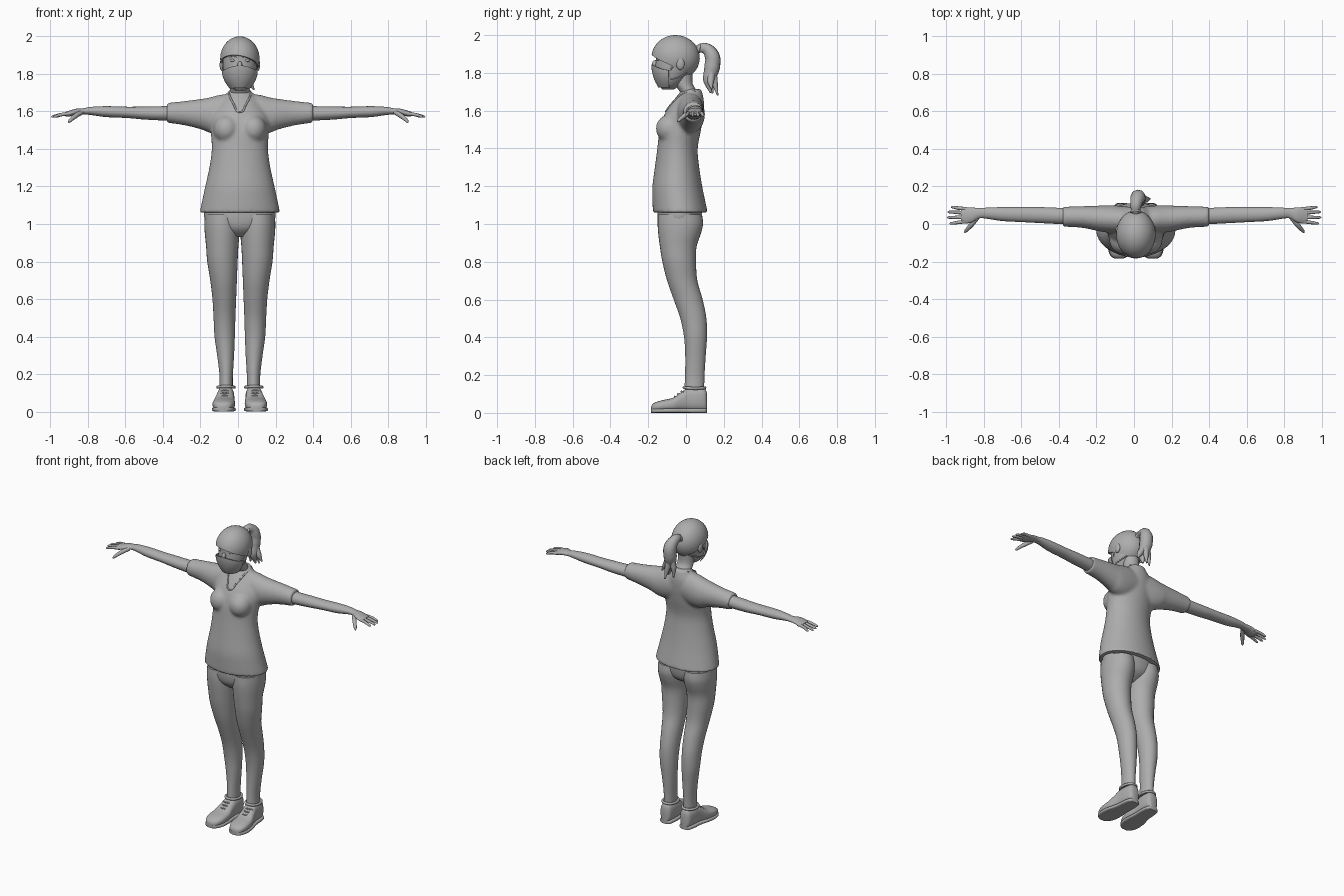
import bpy, bmesh
from math import sin, cos, pi, asin, radians
from mathutils import Vector, Matrix

cube = bpy.data.objects.get("Cube")
if cube:
    bpy.data.objects.remove(cube)

grey = bpy.data.materials.new("plain grey")
grey.use_nodes = True
grey.diffuse_color = (0.42, 0.42, 0.42, 1)
grey.node_tree.nodes["Principled BSDF"].inputs["Base Color"].default_value = grey.diffuse_color
parts = []


def add(name, data):
    o = bpy.data.objects.new(name, data)
    bpy.context.scene.collection.objects.link(o)
    parts.append(o)
    return o


def from_bmesh(name, bm):
    bmesh.ops.recalc_face_normals(bm, faces=bm.faces)
    me = bpy.data.meshes.new(name)
    bm.to_mesh(me)
    bm.free()
    return add(name, me)


def bake(o):
    """Replace an object by its evaluated mesh."""
    dg = bpy.context.evaluated_depsgraph_get()
    me = bpy.data.meshes.new_from_object(o.evaluated_get(dg), depsgraph=dg)
    name = o.name
    parts.remove(o)
    bpy.data.objects.remove(o)
    return add(name, me)


def smooth_rows(rows, steps=4):
    """Catmull-Rom interpolation between cross-sections."""
    pts = [rows[0]] + list(rows) + [rows[-1]]
    out = []
    for a, b, c, d in zip(pts, pts[1:], pts[2:], pts[3:]):
        for i in range(steps):
            t = i / steps
            out.append([q + t / 2 * (r - p + t * (2*p - 5*q + 4*r - s + t * (3*q - 3*r + s - p)))
                        for p, q, r, s in zip(a, b, c, d)])
    return out + [list(rows[-1])]


def loft(name, axis, rows, side=1, power=2, n=32):
    """Rows are (position, low, high, low, high) across the other two axes."""
    bm = bmesh.new()
    rings = []

    def bend(v):
        return (1 if v >= 0 else -1) * abs(v) ** (2 / power)

    for pos, a0, a1, b0, b1 in smooth_rows(rows):
        ring = []
        for i in range(n):
            t = 2 * pi * i / n
            co = [(a0 + a1) / 2 + (a1 - a0) / 2 * bend(cos(t)),
                  (b0 + b1) / 2 + (b1 - b0) / 2 * bend(sin(t))]
            co.insert("xyz".index(axis), pos)
            ring.append(bm.verts.new((co[0] * side, co[1], co[2])))
        rings.append(ring)
    for r, q in zip(rings, rings[1:]):
        for i in range(n):
            j = (i + 1) % n
            bm.faces.new((r[i], r[j], q[j], q[i]))
    bm.faces.new(rings[0])
    bm.faces.new(rings[-1])
    return from_bmesh(name, bm)


def ellipsoid(name, center, radii):
    bm = bmesh.new()
    bmesh.ops.create_uvsphere(bm, u_segments=24, v_segments=14, radius=1,
                              matrix=Matrix.Translation(center) @ Matrix.Diagonal((*radii, 1)))
    return from_bmesh(name, bm)


def strand(name, points, radii, closed=False):
    """Tapered round tube along a smooth path."""
    cu = bpy.data.curves.new(name, "CURVE")
    cu.dimensions = "3D"
    cu.bevel_depth = 1
    cu.bevel_resolution = 3
    cu.resolution_u = 6
    cu.use_fill_caps = True
    sp = cu.splines.new("BEZIER")
    sp.bezier_points.add(len(points) - 1)
    sp.use_cyclic_u = closed
    for bp, p, r in zip(sp.bezier_points, points, radii):
        bp.co, bp.radius = p, r
        bp.handle_left_type = bp.handle_right_type = "AUTO"
    return bake(add(name, cu))


def sheet(name, fn, nu, nv, thickness):
    """Thickened surface from a function of u and v."""
    bm = bmesh.new()
    g = [[bm.verts.new(fn(i / nu, j / nv)) for j in range(nv + 1)] for i in range(nu + 1)]
    for i in range(nu):
        for j in range(nv):
            bm.faces.new((g[i][j], g[i + 1][j], g[i + 1][j + 1], g[i][j + 1]))
    bmesh.ops.remove_doubles(bm, verts=bm.verts, dist=1e-5)
    o = from_bmesh(name, bm)
    m = o.modifiers.new("thickness", "SOLIDIFY")
    m.thickness, m.offset = thickness, 0
    return bake(o)


def snap(points, target):
    """Move points onto the surface of the target."""
    bpy.context.view_layer.update()
    ev = target.evaluated_get(bpy.context.evaluated_depsgraph_get())
    return [ev.closest_point_on_mesh(Vector(p))[1] for p in points]


# Shirt: torso, bust and sleeves fused into one smooth surface
torso = [(1.06, .215, -.175, .115), (1.13, .2, -.178, .1), (1.2, .185, -.178, .086),
         (1.3, .163, -.165, .07), (1.4, .15, -.152, .062), (1.5, .155, -.14, .08),
         (1.58, .15, -.115, .092), (1.65, .11, -.07, .095), (1.7, .066, -.03, .085),
         (1.715, .058, -.02, .08)]
shirt = loft("shirt", "z", [(z, -w, w, f, b) for z, w, f, b in torso], n=48)
sleeve = [(.02, -.05, .09, 1.5, 1.695), (.1, -.05, .098, 1.48, 1.69), (.16, -.045, .1, 1.485, 1.675),
          (.2, -.038, .098, 1.502, 1.668), (.29, -.02, .095, 1.525, 1.656), (.39, -.015, .092, 1.54, 1.645)]
pieces = [loft("sleeve", "x", sleeve, s) for s in (1, -1)]
pieces += [ellipsoid("bust", (s * .072, -.085, 1.505), (.07, .075, .075)) for s in (1, -1)]
bpy.ops.object.select_all(action="DESELECT")
for o in pieces:
    parts.remove(o)
    o.select_set(True)
shirt.select_set(True)
bpy.context.view_layer.objects.active = shirt
bpy.ops.object.join()
m = shirt.modifiers.new("fuse", "REMESH")
m.mode, m.voxel_size = "VOXEL", .009
m = shirt.modifiers.new("soften", "SMOOTH")
m.factor, m.iterations = .5, 8
shirt = bake(shirt)
line = [(.06, .05, 1.71), (.058, -.02, 1.69), (.035, -.08, 1.645)]
line = line + [(0, -.12, 1.605)] + [(-x, y, z) for x, y, z in reversed(line)]
strand("neckline", snap(line, shirt), [.005] * len(line))

# Neck and head
loft("neck", "z", [(1.62, -.06, .06, -.02, .08), (1.69, -.055, .055, -.028, .068),
                   (1.74, -.051, .051, -.06, .036), (1.8, -.05, .05, -.07, .035)])
skull = [(1.712, .025, -.125, -.065), (1.735, .052, -.143, -.03), (1.77, .074, -.154, 0),
         (1.82, .087, -.162, .036), (1.87, .092, -.16, .052), (1.92, .086, -.155, .05),
         (1.97, .05, -.115, .01), (1.985, .02, -.08, -.03)]
head = loft("head", "z", [(z, -w, w, f, b) for z, w, f, b in skull])
ellipsoid("nose", (0, -.163, 1.845), (.013, .018, .022))


# Hair cap with a swept fringe
def hair_cap(u, v):
    a = 2 * pi * u
    low = asin((1.845 + .055 * cos(a + .3) - 1.88) / .118)
    e = low + (pi / 2 - low) * v
    return (.1 * cos(e) * sin(a), -.055 - .123 * cos(e) * cos(a), 1.88 + .115 * sin(e))


sheet("hair", hair_cap, 48, 12, .01)
strand("hair_tie", [(.022, .066, 1.925), (0, .074, 1.947), (-.022, .066, 1.925), (0, .06, 1.903)],
       [.008] * 4, True)
strand("ponytail", [(0, .045, 1.92), (0, .1, 1.93), (.01, .138, 1.89), (.012, .138, 1.83),
                    (.02, .122, 1.76), (.03, .13, 1.695)], [.018, .03, .04, .042, .032, .005])
for tip in [(.075, .135, 1.715), (-.015, .14, 1.69), (.03, .168, 1.68)]:
    mid = (tip[0] * .7, tip[1] * .6 + .05, 1.755)
    strand("ponytail_wisp", [(.012, .138, 1.83), mid, tip], [.025, .018, .004])


# Face mask and its straps
def mask_shape(u, v):
    a = radians(-85 + 170 * u)
    tuck = (1 - v) ** 2
    return ((.093 - .04 * tuck) * sin(a), -.083 - (.098 - .036 * tuck) * cos(a),
            1.725 + .12 * v - .03 * v * sin(a) ** 2)


sheet("face_mask", mask_shape, 28, 10, .005)
for s in (1, -1):
    upper = [(s * .092, -.085, 1.815), (s * .1, -.055, 1.85), (s * .1, -.025, 1.885)]
    strand("upper_strap", snap(upper, head), [.004] * 3)
    lower = [(s * .08, -.085, 1.76), (s * .08, -.03, 1.77), (s * .05, .03, 1.785), (0, .05, 1.79)]
    strand("lower_strap", snap(lower, head), [.004] * 4)
    ellipsoid("ear", (s * .096, -.03, 1.848), (.012, .022, .032))
    ellipsoid("eye", (s * .036, -.143, 1.872), (.017, .012, .009))
    brow = snap([(s * .015, -.16, 1.89), (s * .036, -.155, 1.896), (s * .058, -.14, 1.89)], head)
    strand("eyebrow", brow, [.002, .004, .002])

# Arms and hands
arm = [(.33, 0, .085, 1.552, 1.632), (.4, 0, .086, 1.552, 1.628), (.5, .005, .09, 1.557, 1.626),
       (.59, .01, .09, 1.565, 1.625), (.7, .016, .09, 1.57, 1.628), (.78, .028, .087, 1.581, 1.624),
       (.82, .03, .085, 1.584, 1.617), (.86, .008, .088, 1.58, 1.614), (.9, .002, .088, 1.572, 1.602),
       (.915, .012, .082, 1.575, 1.597)]
fingers = [(.08, .96, .09), (.059, .978, .064), (.036, .98, .035), (.014, .968, .003)]
for s in (1, -1):
    k = 1 if s > 0 else 1.018
    loft("arm", "x", [(x * k, *r) for x, *r in arm], s)
    for base, reach, end in fingers:
        strand("finger", [(s * k * .885, base, 1.589), (s * k * .93, (base + end) / 2, 1.584),
                          (s * k * reach, end, 1.573), (s * k * (reach + .008), end, 1.57)],
               [.01, .0095, .007, .003])
    strand("thumb", [(s * k * .83, .035, 1.595), (s * k * .862, -.005, 1.575),
                     (s * k * .89, -.037, 1.55), (s * k * .896, -.045, 1.542)],
           [.013, .013, .009, .004])

# Trousers
loft("hips", "z", [(.93, -.05, .05, -.09, .0), (.97, -.13, .13, -.135, .06),
                   (1.02, -.186, .186, -.15, .08), (1.1, -.188, .188, -.152, .085)])
leg = [(1.05, .002, .186, -.148, .085), (1, .001, .189, -.15, .09), (.95, .002, .187, -.147, .079),
       (.88, .008, .18, -.138, .056), (.8, .012, .174, -.125, .053), (.7, .016, .158, -.1, .06),
       (.6, .02, .146, -.065, .088), (.5, .024, .14, -.03, .108), (.4, .027, .135, -.01, .111),
       (.3, .031, .121, -.004, .104), (.2, .037, .109, -.005, .098), (.13, .038, .108, -.008, .096)]

# Shoes: position, centre, half width, top
shoe = [(-.184, .09, .02, .035), (-.17, .089, .042, .052), (-.13, .087, .058, .066),
        (-.07, .084, .058, .08), (-.025, .08, .05, .11), (.01, .076, .046, .132),
        (.06, .074, .044, .134), (.1, .073, .036, .128), (.112, .073, .02, .1)]
for s in (1, -1):
    loft("trouser_leg", "z", leg, s)
    loft("shoe", "y", [(y, c - w, c + w, .008, h) for y, c, w, h in shoe], s, 2.6)
    loft("shoe_sole", "y", [(y, c - w - .004, c + w + .004, 0, .024) for y, c, w, h in shoe], s, 4)
    strand("shoe_collar", [(s * .118, .045, .13), (s * .073, .1, .133), (s * .03, .045, .13),
                           (s * .076, -.01, .134)], [.008] * 4, True)
    for y, z in [(-.06, .086), (-.042, .1), (-.024, .113)]:
        strand("shoe_lace", [(s * .052, y + .012, z - .006), (s * .081, y, z), (s * .11, y + .012, z - .006)],
               [.005] * 3)

# Shared material, shading and final placement
bpy.ops.object.select_all(action="DESELECT")
for o in parts:
    o.data.materials.clear()
    o.data.materials.append(grey)
    o.location.x = .01
    o.select_set(True)
bpy.context.view_layer.objects.active = parts[0]
bpy.ops.object.shade_smooth_by_angle(angle=radians(40))
